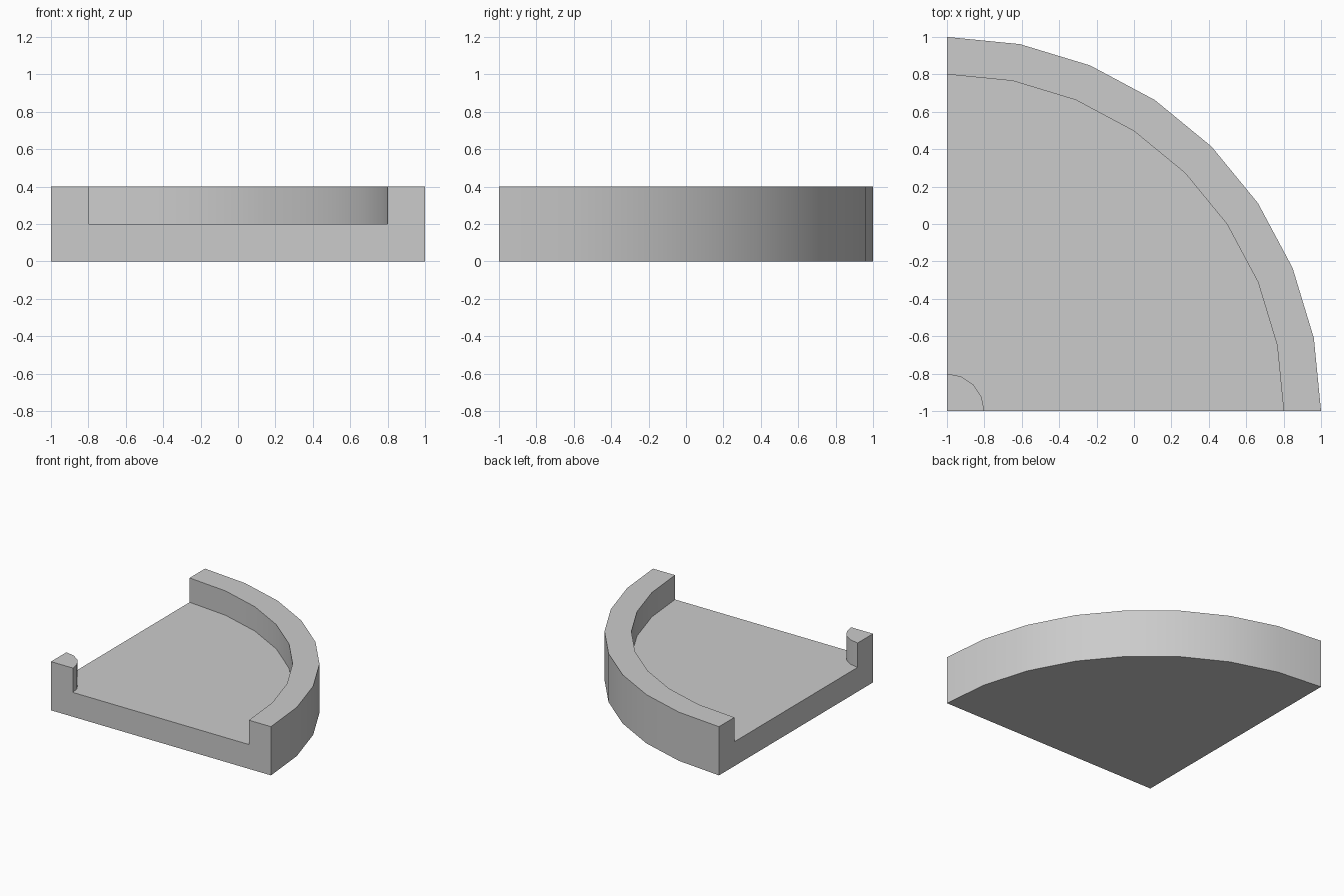
import bpy, bmesh
from math import sin, cos, pi, radians

if "Cube" in bpy.data.objects:
    bpy.data.objects.remove(bpy.data.objects["Cube"])

CORNER = -1.0


def arc(radius, segments):
    """Quarter arc about the corner, from +x round to +y."""
    return [(CORNER + radius * cos(pi / 2 * i / segments),
             CORNER + radius * sin(pi / 2 * i / segments))
            for i in range(segments + 1)]


def prism(name, outline, z0, z1):
    bm = bmesh.new()
    face = bm.faces.new([bm.verts.new((x, y, z0)) for x, y in outline])
    ext = bmesh.ops.extrude_face_region(bm, geom=[face])
    top = [v for v in ext["geom"] if isinstance(v, bmesh.types.BMVert)]
    bmesh.ops.translate(bm, verts=top, vec=(0, 0, z1 - z0))
    bmesh.ops.recalc_face_normals(bm, faces=bm.faces)
    mesh = bpy.data.meshes.new(name)
    bm.to_mesh(mesh)
    bm.free()
    obj = bpy.data.objects.new(name, mesh)
    bpy.context.collection.objects.link(obj)
    return obj


# quarter-round block
tile = prism("curved_corner_tile", [(CORNER, CORNER)] + arc(2.0, 8), 0, 0.4)

# channel between the outer rim and the corner post, run out past both flat sides
channel = prism(
    "channel_cutter",
    [(-0.8, -1.2), (0.8, -1.2)] + arc(1.8, 8)
    + [(-1.2, 0.8), (-1.2, -0.8)] + arc(0.2, 4)[::-1],
    0.2, 0.6)
channel.hide_render = True

cut = tile.modifiers.new("channel", "BOOLEAN")
cut.operation = "DIFFERENCE"
cut.solver = "EXACT"
cut.object = channel

bpy.context.view_layer.objects.active = tile
tile.select_set(True)
bpy.ops.object.modifier_apply(modifier=cut.name)
bpy.data.objects.remove(channel)

# smooth curved walls, crisp edges
bpy.ops.object.shade_smooth_by_angle(angle=radians(30))
